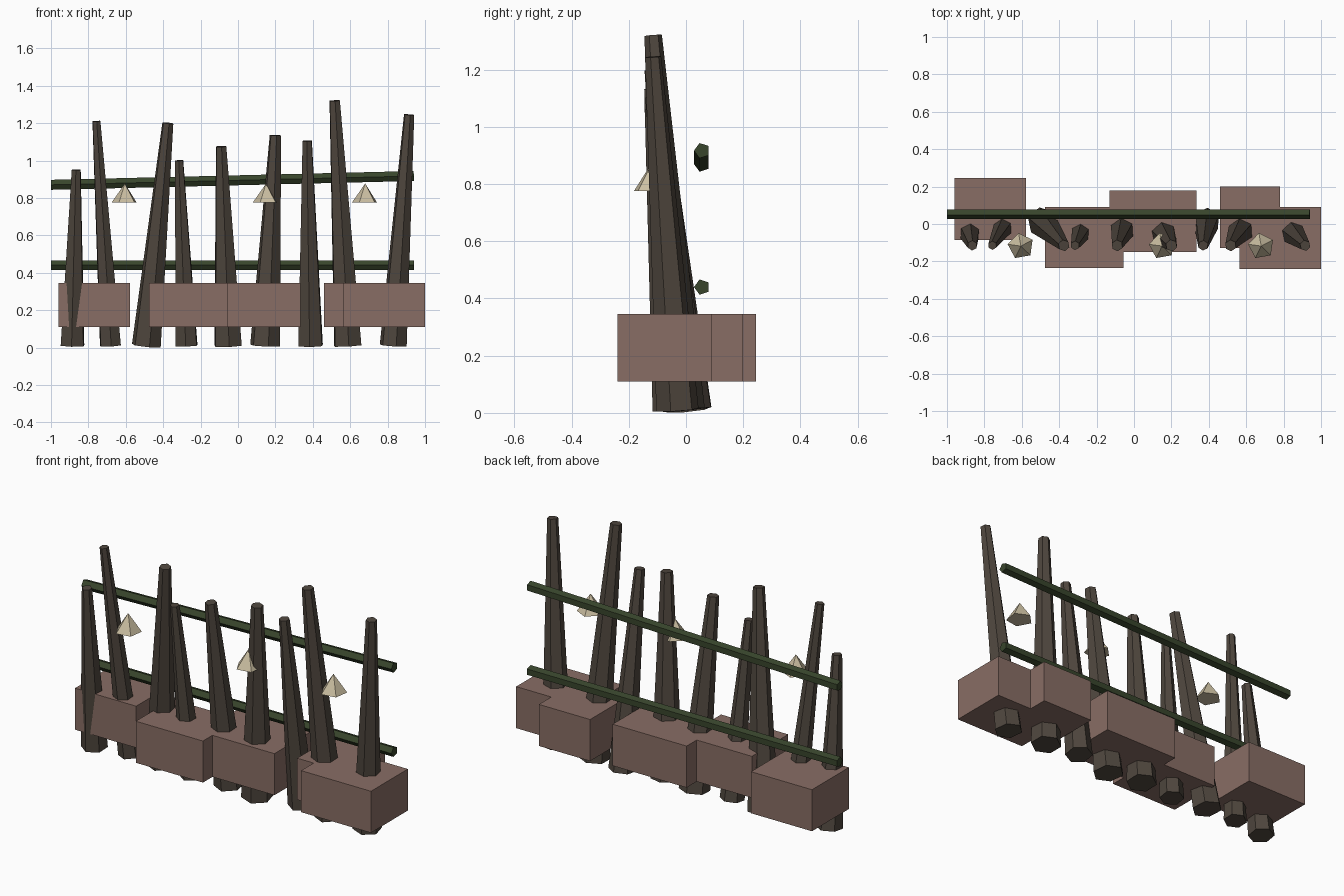
import bpy, math
from mathutils import Vector, Matrix

if "Cube" in bpy.data.objects:
    bpy.data.objects.remove(bpy.data.objects["Cube"])


def material(name, rgb):
    m = bpy.data.materials.new(name)
    m.diffuse_color = (*rgb, 1)
    m.use_nodes = True
    m.node_tree.nodes["Principled BSDF"].inputs["Base Color"].default_value = m.diffuse_color
    return m


WOOD = material("dark_wood", (0.078, 0.062, 0.048))
STONE = material("reddish_stone", (0.25, 0.155, 0.13))
VINE = material("dark_green", (0.04, 0.06, 0.025))
BONE = material("pale_bone", (0.6, 0.52, 0.36))


def tapered(name, a, b, r1, r2, sides, mat, spin=0.0):
    """Flat-sided tapered rod from point a to point b."""
    a, b = Vector(a), Vector(b)
    axis = b - a
    bpy.ops.mesh.primitive_cone_add(vertices=sides, radius1=r1, radius2=r2,
                                    depth=axis.length)
    ob = bpy.context.object
    ob.name = name
    rot = Vector((0, 0, 1)).rotation_difference(axis).to_matrix().to_4x4()
    ob.data.transform(Matrix.Translation((a + b) / 2) @ rot @ Matrix.Rotation(spin, 4, 'Z'))
    ob.data.materials.append(mat)
    return ob


def block(name, x0, x1, y0, y1, z0, z1, mat):
    bpy.ops.mesh.primitive_cube_add(size=1)
    ob = bpy.context.object
    ob.name = name
    ob.data.transform(Matrix.Translation(((x0 + x1) / 2, (y0 + y1) / 2, (z0 + z1) / 2))
                      @ Matrix.Diagonal((x1 - x0, y1 - y0, z1 - z0, 1)))
    ob.data.materials.append(mat)


# Leaning stakes: foot x, foot y, tip x, height, foot width
stakes = [
    (-0.885, -0.02, -0.865, 0.95, 0.130), (-0.682, 0.01, -0.757, 1.21, 0.115),
    (-0.490, 0.01, -0.375, 1.20, 0.150), (-0.275, -0.02, -0.315, 1.00, 0.120),
    (-0.053, 0.00, -0.090, 1.075, 0.150), (0.145, -0.035, 0.200, 1.135, 0.155),
    (0.388, 0.015, 0.370, 1.105, 0.135), (0.587, -0.015, 0.517, 1.32, 0.150),
    (0.830, -0.03, 0.915, 1.245, 0.140)]
for i, (x, y, tx, h, w) in enumerate(stakes):
    r = w / 1.85
    tapered(f"stake_{i + 1}", (x, y, 0.011), (tx, -0.115, h), r, r * 0.38, 6, WOOD,
            math.radians(8 * (i % 3) - 4))

# Stone blocks at the foot
for i, (x0, x1, y0, y1) in enumerate([
        (-0.96, -0.578, -0.085, 0.245), (-0.475, -0.055, -0.235, 0.09),
        (-0.13, 0.333, -0.15, 0.18), (0.46, 0.78, -0.128, 0.20),
        (0.563, 1.0, -0.24, 0.09)]):
    block(f"stone_block_{i + 1}", x0, x1, y0, y1, 0.11, 0.345, STONE)

# Five-sided rails behind the stakes
tapered("lower_rail", (-1, 0.056, 0.44), (0.94, 0.056, 0.44), 0.028, 0.028, 5, VINE, math.pi)
tapered("upper_rail", (-1, 0.056, 0.87), (0.94, 0.056, 0.917), 0.028, 0.028, 5, VINE, math.pi)

# Five-sided spikes hung on the front
for i, x in enumerate((-0.605, 0.15, 0.68)):
    tapered(f"bone_spike_{i + 1}", (x, -0.118, 0.776), (x, -0.118, 0.877), 0.071, 0.0, 5, BONE,
            math.radians(10))
